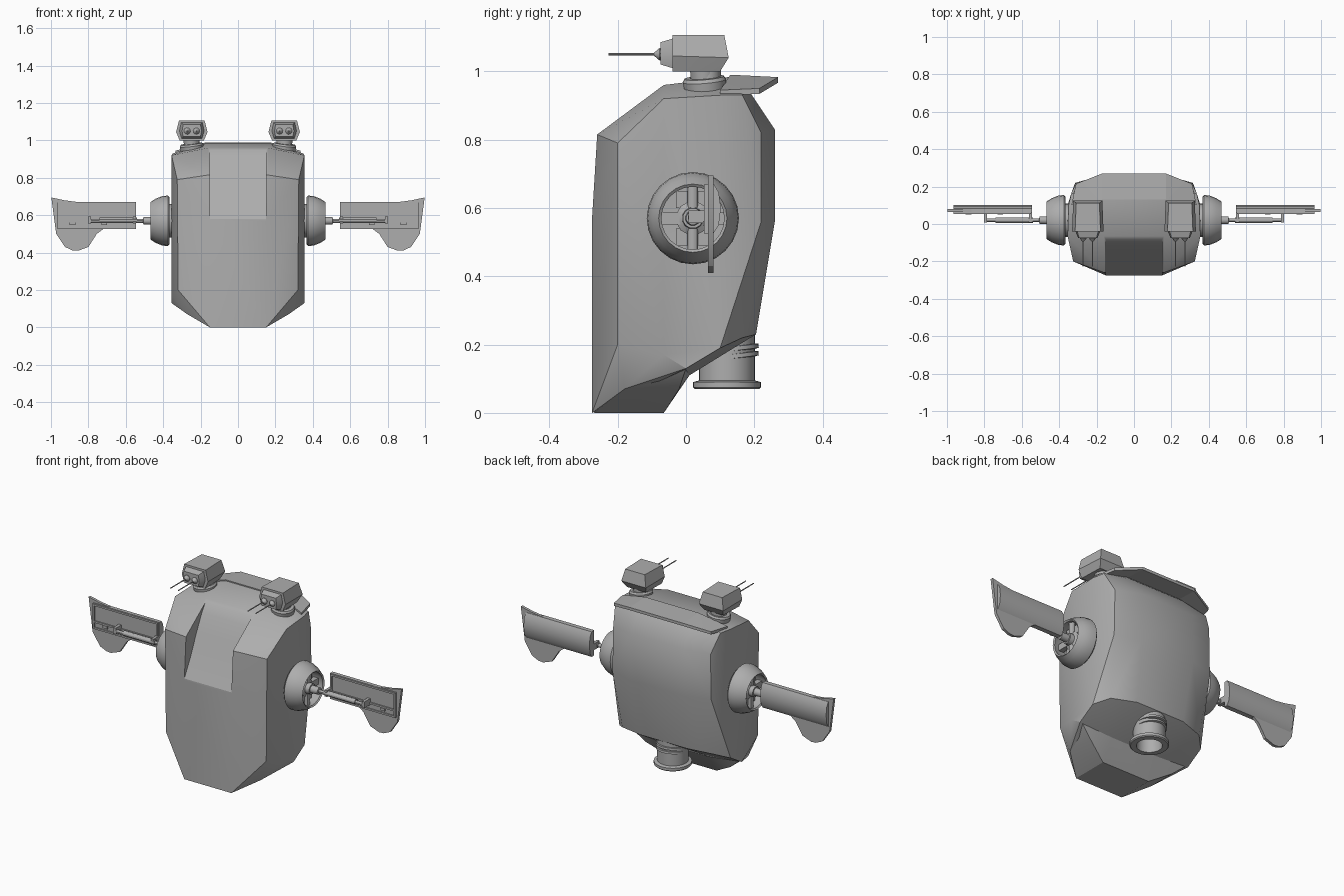
import bpy, bmesh, math
from mathutils import Vector

cube = bpy.data.objects.get("Cube")
if cube:
    bpy.data.objects.remove(cube)

grey = bpy.data.materials.new("hull_grey")
grey.use_nodes = True
grey.diffuse_color = (0.42, 0.42, 0.42, 1)
grey.node_tree.nodes["Principled BSDF"].inputs["Base Color"].default_value = grey.diffuse_color


def finish(bm, name, mirror, angle=30):
    """Turn a bmesh into a shaded object, optionally mirrored over x."""
    bmesh.ops.recalc_face_normals(bm, faces=bm.faces)
    mesh = bpy.data.meshes.new(name)
    bm.to_mesh(mesh)
    bm.free()
    mesh.materials.append(grey)
    ob = bpy.data.objects.new(name, mesh)
    bpy.context.scene.collection.objects.link(ob)
    bpy.ops.object.select_all(action='DESELECT')
    ob.select_set(True)
    bpy.context.view_layer.objects.active = ob
    bpy.ops.object.shade_smooth_by_angle(angle=math.radians(angle))
    if mirror:
        ob.modifiers.new("Mirror", 'MIRROR').use_mirror_merge = False
    return ob


def hull(name, pts, mirror=True, both=False):
    """Faceted solid around points; both adds the points' mirror images."""
    bm = bmesh.new()
    pts = [Vector(p) for p in pts]
    if both:
        pts += [Vector((-p.x, p.y, p.z)) for p in pts]
    for p in pts:
        bm.verts.new(p)
    bmesh.ops.convex_hull(bm, input=bm.verts)
    bmesh.ops.delete(bm, geom=[v for v in bm.verts if not v.link_faces], context='VERTS')
    bmesh.ops.dissolve_limit(bm, angle_limit=0.02, verts=bm.verts, edges=bm.edges)
    return finish(bm, name, mirror)


def box(name, x, y, z, mirror=True):
    return hull(name, [(a, b, c) for a in x for b in y for c in z], mirror)


def prism(name, outline, axis, lo, hi, mirror=True):
    """Extrude a 2D outline along x or y."""
    bm = bmesh.new()
    place = (lambda p, d: (d, p[0], p[1])) if axis == 'x' else (lambda p, d: (p[0], d, p[1]))
    face = bm.faces.new([bm.verts.new(place(p, lo)) for p in outline])
    ext = bmesh.ops.extrude_face_region(bm, geom=[face])
    shift = Vector((hi - lo, 0, 0)) if axis == 'x' else Vector((0, hi - lo, 0))
    bmesh.ops.translate(bm, verts=[g for g in ext['geom'] if isinstance(g, bmesh.types.BMVert)], vec=shift)
    return finish(bm, name, mirror)


def lathe(name, centre, axis, profile, steps=24, mirror=True):
    """Spin (distance along axis, radius) points around a line."""
    bm = bmesh.new()
    c, ax = Vector(centre), Vector(axis).normalized()
    side = ax.orthogonal().normalized()
    vs = [bm.verts.new(c + ax * d + side * r) for d, r in profile]
    es = [bm.edges.new(pair) for pair in zip(vs, vs[1:])]
    bmesh.ops.spin(bm, geom=vs + es, cent=c, axis=ax, angle=math.tau, steps=steps)
    bmesh.ops.remove_doubles(bm, verts=bm.verts, dist=0.0001)
    return finish(bm, name, mirror)


def rod(name, centre, axis, length, r, steps=12, mirror=True):
    return lathe(name, centre, axis, [(0, 0), (0, r), (length, r), (length, 0)], steps, mirror)


# Main faceted body
body = hull("body", [
    (.15, -.275, 0), (.15, -.275, .57), (.16, -.26, .815), (.16, -.065, .96), (.17, .14, .985),
    (.27, -.18, .07), (.32, -.2, .2), (.325, -.2, .79),
    (.355, 0, .13), (.355, -.065, .17), (.355, .1, .19), (.15, .01, .11),
    (.355, -.065, .92), (.35, .1, .93), (.335, .165, .93),
    (.31, .22, .82), (.315, .22, .56), (.29, .165, .22),
    (.17, .26, .83), (.17, .26, .56), (.15, .205, .23), (.17, .18, .95)], False, True)

# Sunken front panel cut into the body
cutter = prism("panel_cutter", [(-.07, .965), (-.115, .9), (-.165, .8), (-.22, .68), (-.28, .57),
                                (-.4, .57), (-.4, 1.1), (-.07, 1.1)], 'x', -.15, .15, False)
cutter.hide_render = True
cut = body.modifiers.new("Panel", 'BOOLEAN')
cut.operation, cut.object, cut.solver = 'DIFFERENCE', cutter, 'EXACT'
bpy.context.view_layer.objects.active = body
bpy.ops.object.modifier_apply(modifier=cut.name)
bpy.data.objects.remove(cutter)

# Chin under the front
hull("chin", [(.15, -.27, 0), (.15, -.065, 0), (.15, .01, .11), (.27, -.18, .07),
              (.27, -.02, .07), (.32, -.12, .15), (.34, 0, .13)], False, True)

# Rear roof lip, a thin folded plate
lip_mid = [(.17, .13, .99), (.17, .27, .983)]
lip_end = [(.335, .1, .945), (.31, .215, .95)]
drop = [(x, y, z - .016) for x, y, z in lip_mid]
hull("roof_lip_middle", lip_mid + drop, False, True)
hull("roof_lip_end", lip_mid + drop + lip_end + [(x, y, z - .016) for x, y, z in lip_end])

# Exhaust pipe under the back
lathe("exhaust_pipe", (0, .12, 0), (0, 0, 1),
      [(.3, .082), (.095, .082), (.09, .1), (.075, .1), (.07, .095), (.07, .066), (.2, .06), (.2, 0)], 32, False)
for z in (.165, .187):
    lathe("pipe_band", (0, .132, z), (0, -.12, 1),
          [(-.008, .07), (-.006, .081), (.006, .081), (.008, .07)], 32, False)

# Side engine housings
HUB = (0, .02, .57)
lathe("engine_housing", HUB, (1, 0, 0),
      [(.365, 0), (.365, .125), (.375, .135), (.405, .132), (.44, .118), (.468, .1),
       (.462, .092), (.43, .1), (.39, .1), (.385, 0)], 24)
rod("engine_mount", (.33, .02, .57), (1, 0, 0), .05, .09, 16)
lathe("engine_hub", HUB, (1, 0, 0),
      [(.38, .05), (.425, .05), (.435, .032), (.46, .03), (.46, .022), (.505, .02), (.51, 0)], 12)
rod("vertical_strut", (.425, .02, .46), (0, 0, 1), .22, .016)
box("cross_strut", (.40, .43), (-.085, .125), (.552, .588))
for z in (.515, .625):
    box("engine_block", (.385, .42), (-.03, .07), (z - .025, z + .025))

# Wing arms
rod("arm_shaft", (.45, .02, .57), (1, 0, 0), .35, .011)
rod("arm_sleeve", (.54, .02, .572), (1, 0, 0), .2, .015)
for x in (.545, .785):
    box("arm_bracket", (x, x + .017), (.008, .065), (.556, .592))

# Wing panels with rounded back and rims on the front
prism("wing", [(.06, .525), (.06, .67), (.082, .67), (.096, .645), (.102, .6), (.096, .55), (.08, .525)],
      'x', .545, .965)
for z in (.525, .562, .658):
    box("wing_rail", (.55, .965), (.053, .062), (z, z + .01))
for x in (.55, .955):
    box("wing_rim", (x, x + .01), (.053, .062), (.53, .665))
for x in (.7, .87):
    box("wing_fitting", (x, x + .03), (.05, .062), (.547, .562))
prism("wing_fin", [(.998, .695), (.972, .5), (.925, .43), (.885, .412), (.855, .41), (.8, .43),
                   (.755, .5), (.715, .53), (.8, .6), (.87, .672), (.93, .68)], 'y', .064, .08)

# Roof gun turrets
TX = .247
lathe("turret_base", (TX, .055, .96), (.12, -.08, 1),
      [(-.03, .06), (.012, .064), (.022, .058), (.022, .04), (.045, .04), (.045, 0)], 20)
rod("turret_neck", (TX, .06, .95), (0, 0, 1), .06, .042, 16)


def ring(y, layers):
    return [(TX + s * w, y, z) for w, z in layers for s in (-1, 1)]


hull("turret_body", ring(-.04, [(.065, 1.0), (.084, 1.045), (.068, 1.107)])
     + ring(.1, [(.06, 1.0)]) + ring(.125, [(.078, 1.04)]) + ring(.112, [(.062, 1.107)]))
hull("turret_face", ring(-.035, [(.055, 1.008), (.068, 1.05), (.058, 1.097)])
     + ring(-.075, [(.046, 1.02), (.052, 1.05), (.046, 1.085)]))
for dx in (-.025, .025):
    lathe("barrel_socket", (TX + dx, -.07, 1.05), (0, -1, 0), [(0, .018), (.008, .018), (.024, .004), (.024, 0)], 10)
    rod("barrel", (TX + dx, -.08, 1.05), (0, -1, 0), .147, .003, 8)
